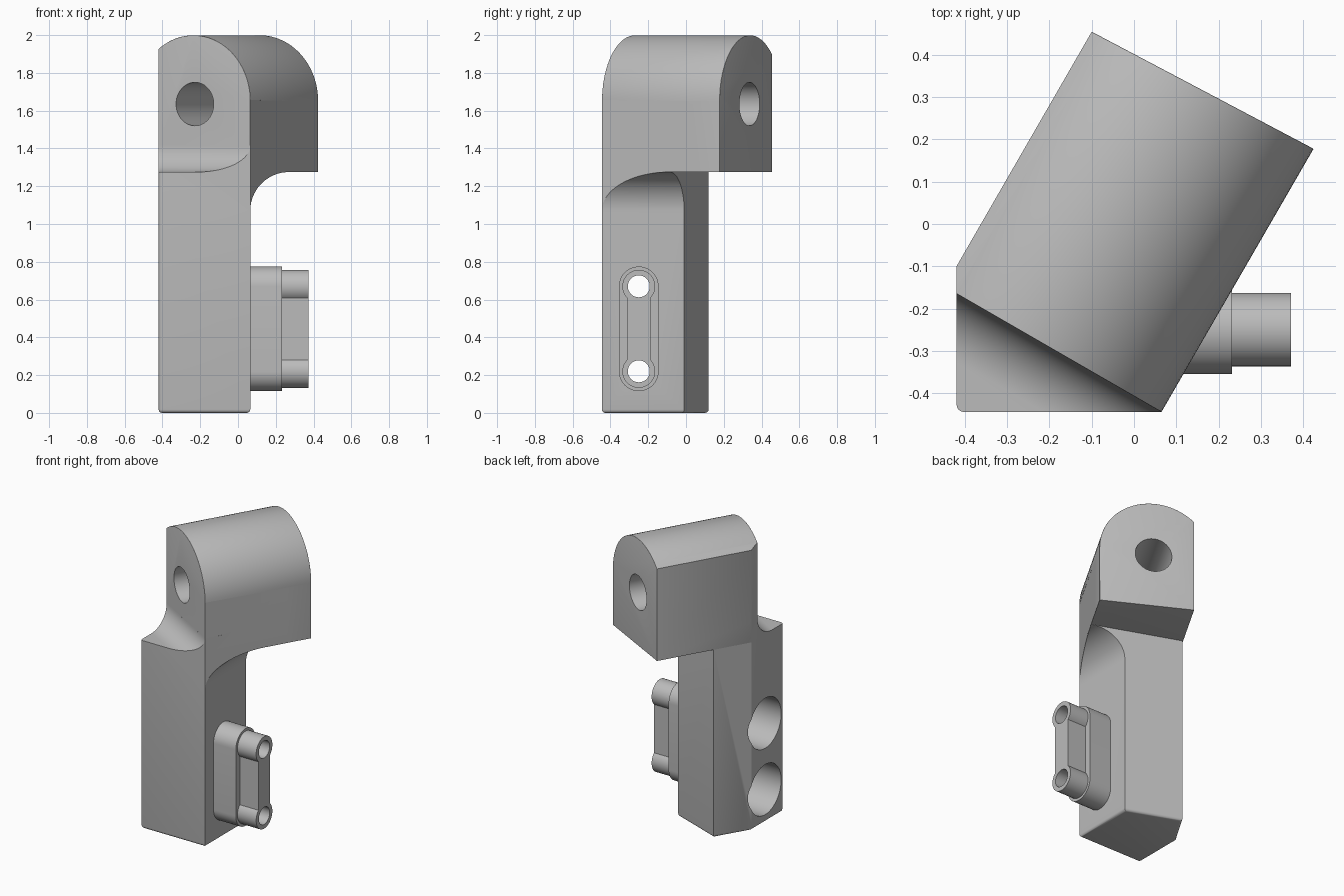
import bpy, bmesh
from math import sin, cos, pi, radians, sqrt
from mathutils import Vector

if "Cube" in bpy.data.objects:
    bpy.data.objects.remove(bpy.data.objects["Cube"])

grey = bpy.data.materials.new("plain grey")
grey.use_nodes = True
grey.diffuse_color = (0.5, 0.5, 0.5, 1)
grey.node_tree.nodes["Principled BSDF"].inputs["Base Color"].default_value = (0.5, 0.5, 0.5, 1)

# Axes of the head, turned sideways from the stem
X, Y, Z = Vector((1, 0, 0)), Vector((0, 1, 0)), Vector((0, 0, 1))
U = Vector((cos(radians(30)), -sin(radians(30)), 0))
V = Vector((sin(radians(30)), cos(radians(30)), 0))


def arc(cx, cy, r, start, end, n=24):
    return [(cx + r * cos(radians(start + (end - start) * i / n)),
             cy + r * sin(radians(start + (end - start) * i / n))) for i in range(n + 1)]


def circle(cx, cy, r):
    return arc(cx, cy, r, 0, 360, 48)[:-1]


def prism(name, profile, a, b, axis, lo, hi, bevel=None, width=0.018):
    """Extrude a profile drawn on axes a, b from lo to hi along axis."""
    bm = bmesh.new()
    ends = [[bm.verts.new(a * p + b * q + axis * d) for p, q in profile] for d in (lo, hi)]
    bm.faces.new(ends[0])
    bm.faces.new(ends[1])
    n = len(profile)
    for i in range(n):
        j = (i + 1) % n
        bm.faces.new((ends[0][i], ends[0][j], ends[1][j], ends[1][i]))
    bmesh.ops.recalc_face_normals(bm, faces=bm.faces)
    me = bpy.data.meshes.new(name)
    bm.to_mesh(me)
    bm.free()
    me.materials.append(grey)
    ob = bpy.data.objects.new(name, me)
    bpy.context.collection.objects.link(ob)
    if bevel:
        round_edges(ob, bevel, width)
    return ob


def round_edges(ob, rule, width):
    bm = bmesh.new()
    bm.from_mesh(ob.data)
    edges = [e for e in bm.edges if rule(e.verts[0].co, e.verts[1].co)]
    bmesh.ops.bevel(bm, geom=edges, offset=width, segments=4, profile=0.5,
                    affect='EDGES', clamp_overlap=True)
    bm.to_mesh(ob.data)
    bm.free()


def combine(ob, other, operation):
    mod = ob.modifiers.new("cut", 'BOOLEAN')
    mod.object, mod.operation, mod.solver = other, operation, 'EXACT'
    bpy.context.view_layer.objects.active = ob
    bpy.ops.object.modifier_apply(modifier=mod.name)
    bpy.data.objects.remove(other)


def smooth(ob):
    bpy.ops.object.select_all(action='DESELECT')
    ob.select_set(True)
    bpy.context.view_layer.objects.active = ob
    bpy.ops.object.shade_smooth_by_angle(angle=radians(30))


left, right, front, under = -0.42, 0.065, -0.445, 1.275
head_front, head_side = -0.353, 0.279

# Stem, with a rounded foot and front corner
stem = prism("stem", [(left, front), (right, front), (0.2725, -0.0855), (-0.29, 0.12), (left, -0.1)],
             X, Y, Z, 0, 1.415)

# Concave fillet under the overhang
combine(stem, prism("side_cut", [(right, -1)] + arc(0.27, 1.07, 0.205, 180, 90) + [(1, under), (1, -1)],
                    X, Z, Y, -2, 2), 'DIFFERENCE')
# Concave fillet on the front shoulder
combine(stem, prism("shoulder_cut", [(head_front, 2.5)] + arc(head_front - 0.14, 1.415, 0.14, 0, -90)
                    + [(-2, under), (-2, 2.5)], V, Z, U, -2, 2), 'DIFFERENCE')
round_edges(stem, lambda a, b: (a.z < 0.001 and b.z < 0.001) or
            all(abs(p.x - left) + abs(p.y - front) < 0.001 for p in (a, b)), 0.018)

# Head: plan outline trimmed by an arched profile
head = prism("head", [(left, -0.165), (right, front), (0.425, 0.178), (-0.1, 0.455), (left, -0.1)],
             X, Y, Z, under, 2.2)
arch = [(-0.6, under - 0.1), (head_side, under - 0.1)] + arc(-0.07, 1.65, 0.349, 0, 180, 48) + [(-0.6, 1.65)]
combine(head, prism("arch", arch, U, Z, V, -1, 1), 'INTERSECT')


def head_edge(a, b):
    back = min(a.dot(V), b.dot(V)) > 0.3
    brow = max(a.dot(V), b.dot(V)) < head_front + 0.004 and min(a.z, b.z) > 1.64
    return back or brow


round_edges(head, head_edge, 0.018)
combine(stem, head, 'UNION')

# Pivot bore through the head
combine(stem, prism("bore", circle(-0.06, 1.635, 0.115), U, Z, V, -1, 1), 'DIFFERENCE')

# Side connector: rounded pad, two tubes and a web
cy, heights = -0.25, (0.22, 0.67)
pad = arc(cy, heights[1], 0.105, 0, 180) + arc(cy, heights[0], 0.105, 180, 360)
connector = prism("side_connector", pad, Y, Z, X, right - 0.02, 0.232)
combine(connector, prism("web", [(cy - 0.062, heights[0]), (cy + 0.062, heights[0]),
                                 (cy + 0.062, heights[1]), (cy - 0.062, heights[1])],
                         Y, Z, X, 0.2, 0.372), 'UNION')
for z in heights:
    combine(connector, prism("tube", circle(cy, z, 0.087), Y, Z, X, 0.2, 0.372), 'UNION')

# Screw holes through both parts, counterbored from the far side
for z in heights:
    for part in (connector, stem):
        combine(part, prism("screw_hole", circle(cy, z, 0.058), Y, Z, X, -1, 1), 'DIFFERENCE')
    combine(stem, prism("counterbore", circle(cy, z, 0.17), Y, Z, X, -1, -0.08), 'DIFFERENCE')

stem.name = "bracket_body"
for ob in (stem, connector):
    smooth(ob)
